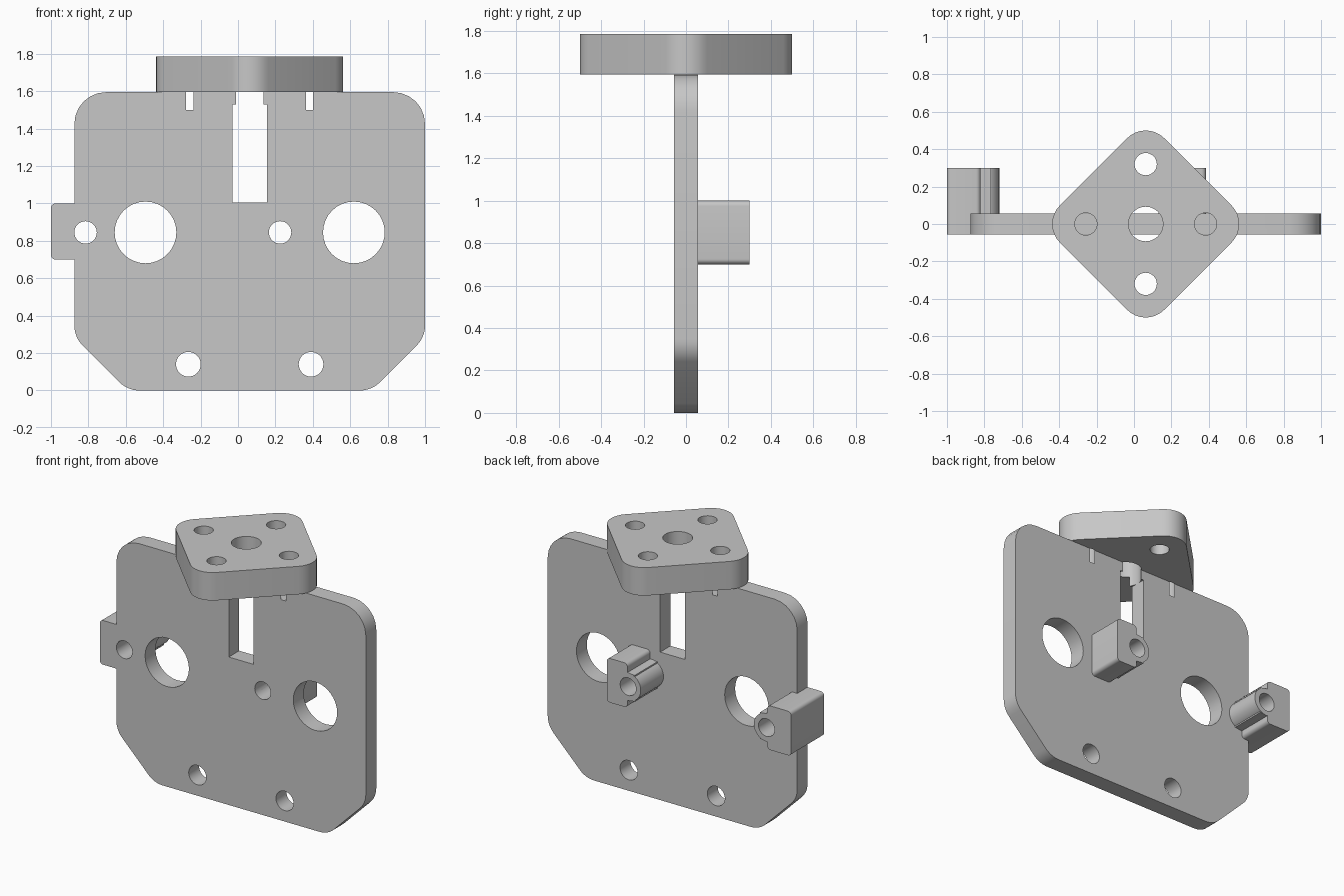
import bpy, bmesh, math
from mathutils import Vector

if "Cube" in bpy.data.objects:
    bpy.data.objects.remove(bpy.data.objects["Cube"], do_unlink=True)

COLOUR = (0.57, 0.57, 0.57, 1)
grey = bpy.data.materials.new("light grey")
grey.use_nodes = True
grey.diffuse_color = COLOUR
grey.node_tree.nodes["Principled BSDF"].inputs["Base Color"].default_value = COLOUR

CX = 0.0625          # centre line of the bracket
HALF = 0.056         # half thickness of the plate
TOP, FLANGE_TOP = 1.595, 1.785
HOLE_Z = 0.845


def rounded(corners, steps=6):
    """Outline from (u, v, radius) corners."""
    out = []
    for i, (u, v, r) in enumerate(corners):
        p = Vector((u, v))
        if not r:
            out.append(p)
            continue
        a = (Vector(corners[i - 1][:2]) - p).normalized()
        b = (Vector(corners[(i + 1) % len(corners)][:2]) - p).normalized()
        half = a.angle(b) / 2
        c = p + (a + b).normalized() * r / math.sin(half)
        s = (p + a * r / math.tan(half) - c).normalized()
        e = (p + b * r / math.tan(half) - c).normalized()
        out += [c + s.slerp(e, k / steps) * r for k in range(steps + 1)]
    return out


def prism(name, outline, lo, hi, axis="Y"):
    """Extrude an outline along y (u, v = x, z) or z (u, v = x, y)."""
    def place(p, h):
        return (p[0], h, p[1]) if axis == "Y" else (p[0], p[1], h)
    bm = bmesh.new()
    low = [bm.verts.new(place(p, lo)) for p in outline]
    high = [bm.verts.new(place(p, hi)) for p in outline]
    bm.faces.new(low)
    bm.faces.new(high[::-1])
    for i in range(len(low)):
        bm.faces.new((low[i - 1], high[i - 1], high[i], low[i]))
    bmesh.ops.recalc_face_normals(bm, faces=bm.faces)
    mesh = bpy.data.meshes.new(name)
    bm.to_mesh(mesh)
    bm.free()
    mesh.materials.append(grey)
    ob = bpy.data.objects.new(name, mesh)
    bpy.context.collection.objects.link(ob)
    return ob


def rod(u, v, r, lo, hi, axis="Y", n=32):
    ring = [(u + r * math.cos(k * math.tau / n), v + r * math.sin(k * math.tau / n)) for k in range(n)]
    return prism("rod", ring, lo, hi, axis)


def box(u0, u1, v0, v1, lo, hi, r=0):
    return prism("block", rounded([(u0, v0, r), (u1, v0, r), (u1, v1, r), (u0, v1, r)]), lo, hi)


def combine(ob, tool, operation="DIFFERENCE"):
    mod = ob.modifiers.new("combine", "BOOLEAN")
    mod.operation, mod.solver, mod.object = operation, "EXACT", tool
    with bpy.context.temp_override(object=ob, active_object=ob, selected_objects=[ob]):
        bpy.ops.object.modifier_apply(modifier=mod.name)
    bpy.data.objects.remove(tool, do_unlink=True)


# Upright plate with rounded top and chamfered bottom corners
right = [(0.6525, 0, 0.15), (0.9375, 0.285, 0.15), (0.9375, TOP, 0.17)]
corners = [(CX + u, v, r) for u, v, r in right] + [(CX - u, v, r) for u, v, r in reversed(right)]
plate = prism("mounting_plate", rounded(corners), -HALF, HALF)

# Square top flange, turned a quarter diagonal
d = 0.558
flange = prism("top_flange", rounded([(CX + d, 0, 0.14), (CX, d, 0.14), (CX - d, 0, 0.14), (CX, -d, 0.14)], 8),
               TOP, FLANGE_TOP, "Z")

# Screw bosses on the back: block, neck and tube
bosses = []
for name, x, side, width, front in (("right_boss", -0.815, -1, 0.185, 0.001 - HALF),
                                    ("left_boss", 0.225, 1, 0.16, 0)):
    inner, outer = x + side * 0.005, x + side * width
    ob = box(min(inner, outer), max(inner, outer), 0.7, 1.0, front, 0.3, 0.025)
    ob.name = name
    neck = (x - side * 0.05, x + side * 0.04)
    combine(ob, box(min(neck), max(neck), HOLE_Z - 0.09, HOLE_Z + 0.09, 0, 0.299), "UNION")
    combine(ob, rod(x, HOLE_Z, 0.095, 0.001, 0.3), "UNION")
    combine(ob, rod(x, HOLE_Z, 0.06, -1, 1))
    combine(plate, rod(x, HOLE_Z, 0.06, -1, 1))
    bosses.append(ob)

# Large openings and lower screw holes through the plate
for side in (-1, 1):
    combine(plate, rod(CX + side * 0.557, HOLE_Z, 0.165, -1, 1))
    combine(plate, rod(CX + side * 0.328, 0.14, 0.066, -1, 1))

# Central slot and vertical bores
combine(plate, box(CX - 0.0925, CX + 0.0925, 1.005, 1.53, -1, 1))
combine(plate, rod(CX, 0, 0.0925, 1.5, 2, "Z"))
combine(flange, rod(CX, 0, 0.0925, 1.5, 2, "Z"))
for dx, dy in ((1, 0), (-1, 0), (0, 1), (0, -1)):
    x, y = CX + dx * 0.32, dy * 0.32
    combine(flange, rod(x, y, 0.0595, 1.5, 2, "Z"))
    if dx:
        combine(plate, rod(x, y, 0.0595, 1.5, 2, "Z"))

# Smooth the curved walls, keep edges sharp
bpy.ops.object.select_all(action="DESELECT")
for ob in [plate, flange] + bosses:
    ob.select_set(True)
bpy.context.view_layer.objects.active = plate
bpy.ops.object.shade_smooth_by_angle(angle=math.radians(30))
